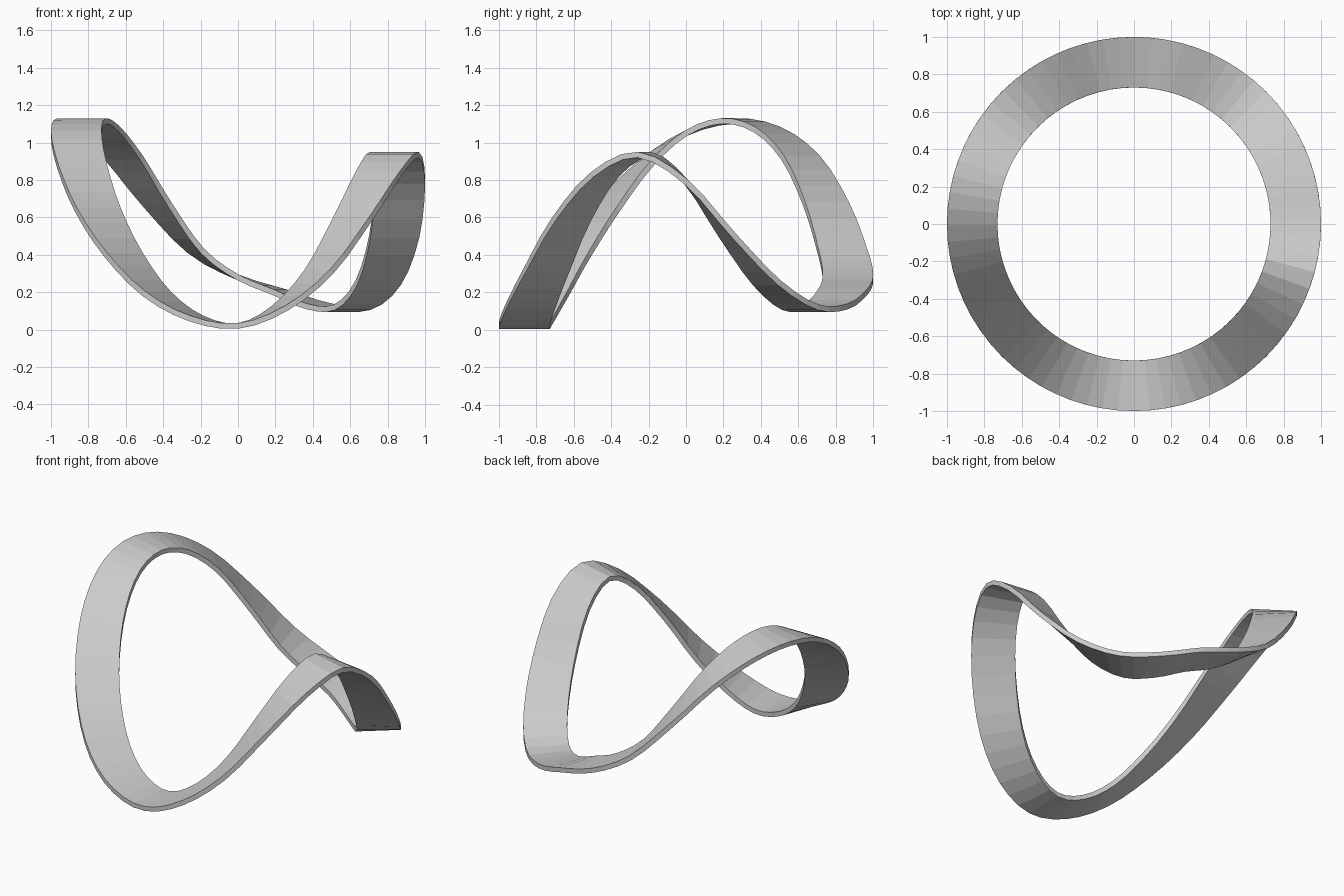
import bpy, bmesh, math

cube = bpy.data.objects.get("Cube")
if cube:
    bpy.data.objects.remove(cube)

OUTER, INNER, THICK = 1.0, 0.73, 0.03
SEGMENTS = 72

# Height of the band's middle, every 15 degrees counter-clockwise from +x
HEIGHTS = [.79, .50, .25, .12, .125, .20, .28, .42, .67, .92, 1.07, 1.115,
           1.05, .88, .64, .40, .19, .06, .02, .115, .31, .59, .83, .935]


def height(t):
    """Smooth closed curve through the heights, t in turns."""
    n = len(HEIGHTS)
    i, f = divmod(t * n, 1)
    a, b, c, d = (HEIGHTS[(int(i) + k) % n] for k in (-1, 0, 1, 2))
    return b + f / 2 * (c - a + f * (2*a - 5*b + 4*c - d + f * (3*(b - c) + d - a)))


# Wavy flat ring: each rung runs level from the inner to the outer edge
bm = bmesh.new()
rungs = []
for s in range(SEGMENTS):
    t = s / SEGMENTS
    ang = t * math.tau
    rungs.append([bm.verts.new((r * math.cos(ang), r * math.sin(ang), height(t)))
                  for r in (INNER, OUTER)])
for s, (a, b) in enumerate(rungs):
    c, d = rungs[(s + 1) % SEGMENTS]
    bm.faces.new((a, b, d, c))
mesh = bpy.data.meshes.new("wavy_ring")
bm.to_mesh(mesh)
bm.free()
ring = bpy.data.objects.new("wavy_ring", mesh)
bpy.context.collection.objects.link(ring)

# Even thickness about the middle
solid = ring.modifiers.new("thickness", "SOLIDIFY")
solid.thickness = THICK
solid.offset = 0
solid.use_even_offset = True

# Plain grey
grey = bpy.data.materials.new("light_grey")
grey.use_nodes = True
colour = (0.6, 0.6, 0.6, 1)
grey.diffuse_color = colour
grey.node_tree.nodes["Principled BSDF"].inputs["Base Color"].default_value = colour
mesh.materials.append(grey)
